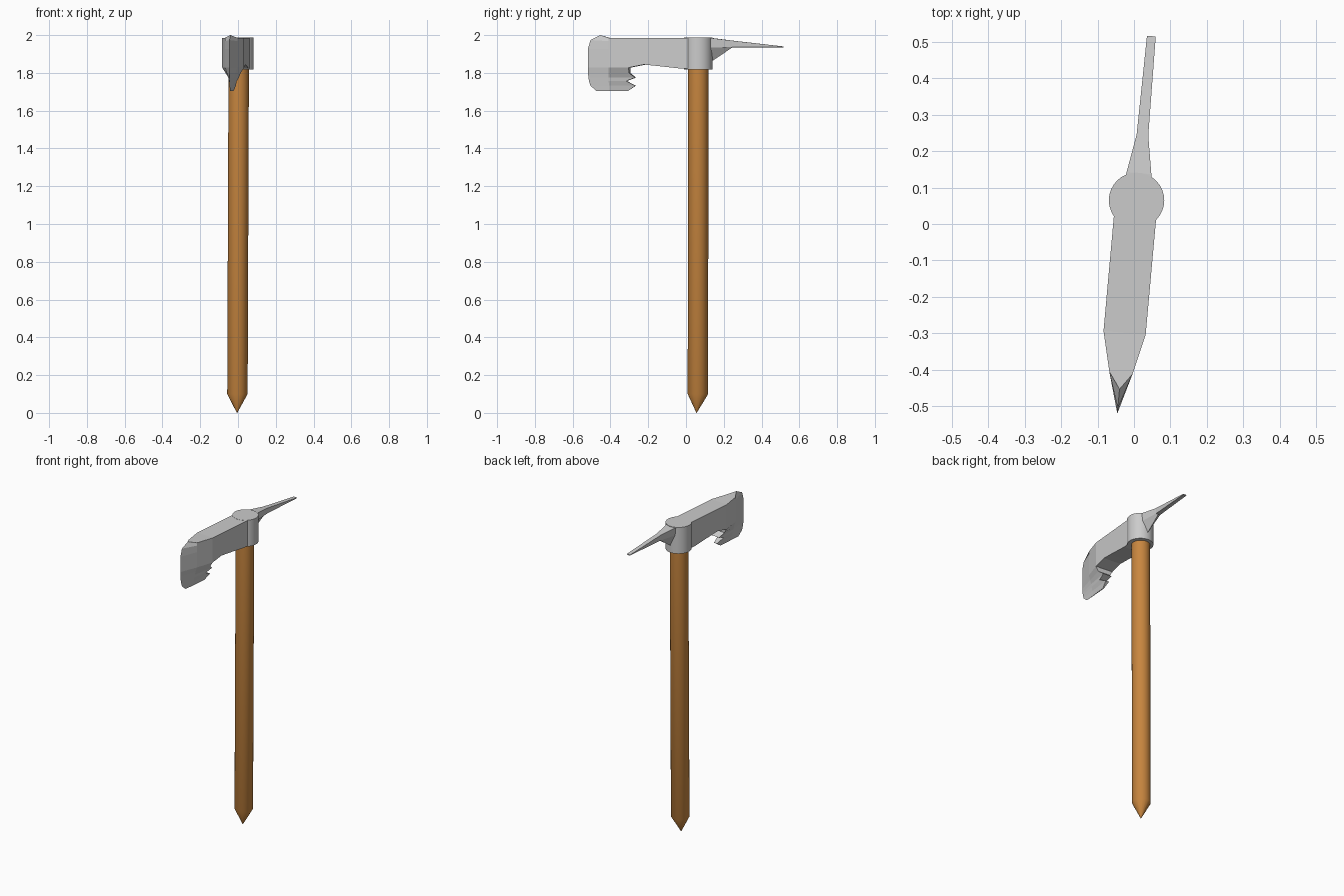
import bpy, bmesh
from math import sin, cos, pi
from mathutils import Matrix, Vector

if "Cube" in bpy.data.objects:
    bpy.data.objects.remove(bpy.data.objects["Cube"])

PIVOT = Vector((0.007, 0.065, 0))
TURN = Matrix.Translation(PIVOT) @ Matrix.Rotation(-0.09, 4, 'Z') @ Matrix.Translation((0, -PIVOT.y, 0))


def loft(name, rings, matrix=None, smooth=False):
    """Skin a list of equal-length rings and cap both ends."""
    bm = bmesh.new()
    rows = [[bm.verts.new(p) for p in ring] for ring in rings]
    n = len(rows[0])
    for a, b in zip(rows, rows[1:]):
        for i in range(n):
            j = (i + 1) % n
            bm.faces.new((a[i], a[j], b[j], b[i]))
    bm.faces.new(rows[0])
    bm.faces.new(rows[-1])
    bmesh.ops.remove_doubles(bm, verts=bm.verts, dist=0.0002)
    if matrix:
        bm.transform(matrix)
    bmesh.ops.recalc_face_normals(bm, faces=bm.faces)
    me = bpy.data.meshes.new(name)
    bm.to_mesh(me)
    bm.free()
    ob = bpy.data.objects.new(name, me)
    bpy.context.collection.objects.link(ob)
    if smooth:
        bpy.ops.object.select_all(action='DESELECT')
        ob.select_set(True)
        bpy.context.view_layer.objects.active = ob
        bpy.ops.object.shade_smooth_by_angle(angle=0.6)
    return ob


def circle(x, y, z, r, n=32):
    return [(x + r * cos(2 * pi * i / n), y + r * sin(2 * pi * i / n), z) for i in range(n)]


# Handle: slightly leaning pole with a pointed foot
handle = loft("handle", [circle(-0.005, 0.056, 0, 0.001), circle(-0.003, 0.063, 0.1, 0.054),
                         circle(0.004, 0.065, 1.9, 0.054)], smooth=True)
wood = bpy.data.materials.new("wood")
wood.diffuse_color = (0.58, 0.24, 0.05, 1)
wood.use_nodes = True
wood.node_tree.nodes["Principled BSDF"].inputs["Base Color"].default_value = wood.diffuse_color
handle.data.materials.append(wood)

# Collar around the pole top
loft("collar", [circle(PIVOT.x, PIVOT.y, z, 0.076) for z in (1.818, 1.987)], smooth=True)

# Head body between collar and blade: y, underside z
body = [(0.065, 1.822), (-0.015, 1.822), (-0.158, 1.838), (-0.22, 1.844), (-0.30, 1.828)]
loft("head_body", [[(-0.058, y, 1.986), (0.058, y, 1.986), (0.058, y, zb), (-0.058, y, zb)]
                   for y, zb in body], TURN)

# Blade: rows of z, front y, back y, width scale, front edge lift
blade = [(1.703, -0.475, -0.31, 0.05, 0), (1.732, -0.508, -0.268, 0.20, 0),
         (1.757, -0.516, -0.316, 0.36, 0), (1.775, -0.519, -0.268, 0.48, 0),
         (1.800, -0.521, -0.300, 0.70, 0), (1.828, -0.522, -0.300, 1, 0),
         (1.926, -0.522, -0.300, 1, 0), (1.968, -0.508, -0.300, 1, 0.006),
         (1.986, -0.455, -0.300, 1, 0.014)]
loft("blade", [[(0, yf, z + dz), (0.032 * s, -0.41, z), (0.058 * s, yb, z),
                (-0.058 * s, yb, z), (-0.032 * s, -0.41, z)]
               for z, yf, yb, s, dz in blade], TURN)

# Rear pick: y, half width, top z, middle z, keel z
pick = [(0.065, 0.048, 1.986, 1.935, 1.83), (0.14, 0.034, 1.984, 1.935, 1.863),
        (0.245, 0.016, 1.971, 1.936, 1.934), (0.517, 0.012, 1.940, 1.936, 1.934)]
loft("pick", [[(-w, y, zt), (w, y, zt), (w * 0.9, y, zm), (0, y, zk), (-w * 0.9, y, zm)]
              for y, w, zt, zm, zk in pick], TURN)
